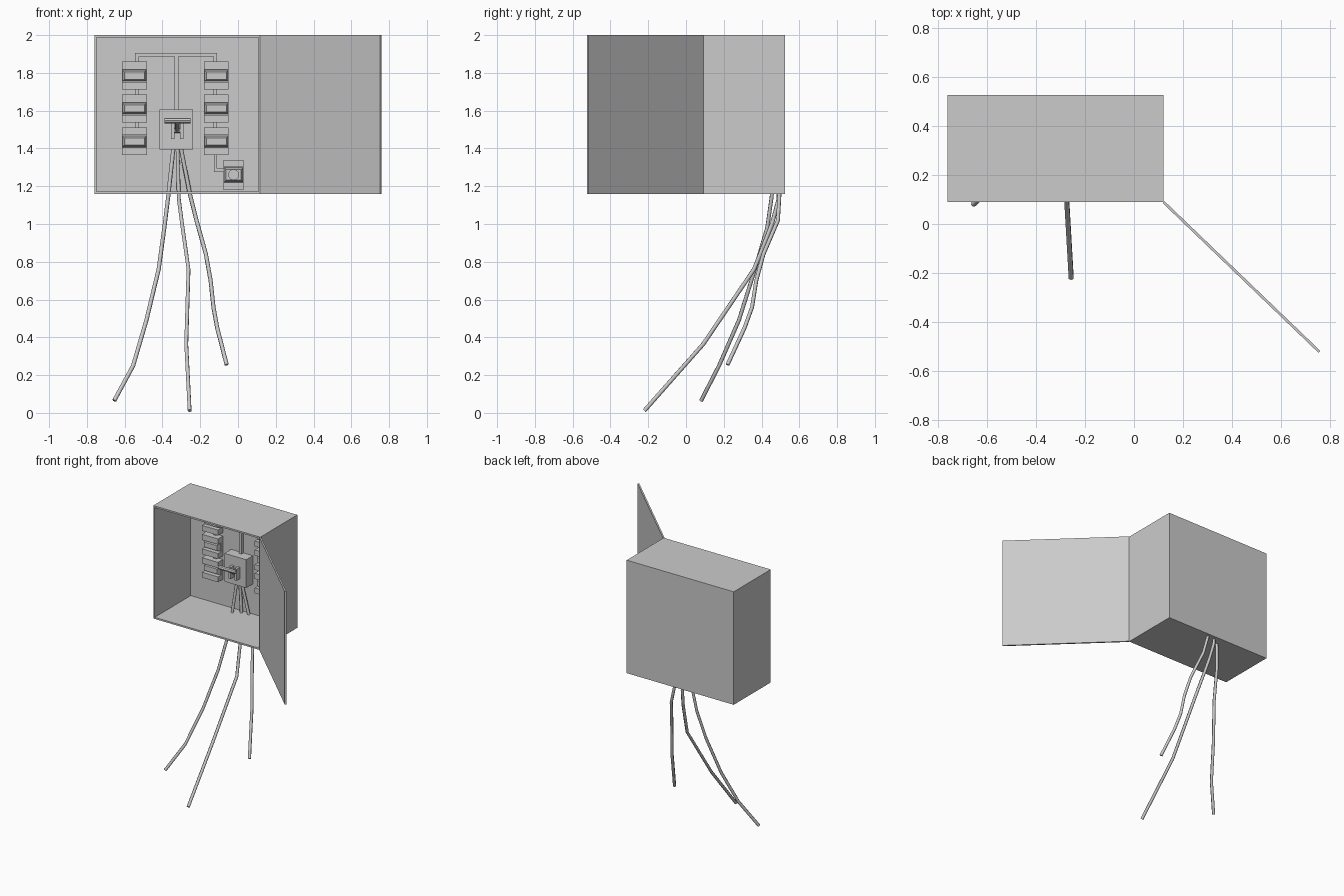
import bpy, bmesh, math
from mathutils import Vector

if "Cube" in bpy.data.objects:
    bpy.data.objects.remove(bpy.data.objects["Cube"])

BACK = 0.513  # inner face of the cabinet's back wall


def finish(bm, name):
    bmesh.ops.recalc_face_normals(bm, faces=bm.faces)
    me = bpy.data.meshes.new(name)
    bm.to_mesh(me)
    bm.free()
    ob = bpy.data.objects.new(name, me)
    bpy.context.collection.objects.link(ob)
    return ob


def box(name, x0, x1, y0, y1, z0, z1):
    bm = bmesh.new()
    bmesh.ops.create_cube(bm, size=1)
    for v in bm.verts:
        v.co = ((x0 + x1) / 2 + v.co.x * (x1 - x0),
                (y0 + y1) / 2 + v.co.y * (y1 - y0),
                (z0 + z1) / 2 + v.co.z * (z1 - z0))
    return finish(bm, name)


def extrude_x(name, profile, x0, x1):
    """Extrude a (y, z) profile along x."""
    bm = bmesh.new()
    f = bm.faces.new([bm.verts.new((x0, y, z)) for y, z in profile])
    new = bmesh.ops.extrude_face_region(bm, geom=[f])["geom"]
    bmesh.ops.translate(bm, vec=(x1 - x0, 0, 0),
                        verts=[g for g in new if isinstance(g, bmesh.types.BMVert)])
    return finish(bm, name)


def frustum(name, cx, cz, w, h, y_back, y_front, inset):
    """Block whose front face is smaller than its back."""
    ob = box(name, cx - w / 2, cx + w / 2, y_front, y_back, cz - h / 2, cz + h / 2)
    for v in ob.data.vertices:
        if v.co.y < (y_back + y_front) / 2:
            v.co.x -= math.copysign(inset, v.co.x - cx)
            v.co.z -= math.copysign(inset, v.co.z - cz)
    return ob


def rod(name, a, b, r, sides=8):
    a, b = Vector(a), Vector(b)
    bm = bmesh.new()
    bmesh.ops.create_cone(bm, cap_ends=True, segments=sides, radius1=r, radius2=r,
                          depth=(b - a).length)
    rot = (b - a).to_track_quat('Z', 'Y')
    for v in bm.verts:
        v.co = rot @ v.co + (a + b) / 2
    return finish(bm, name)


def cable(name, pts, r=0.011):
    cu = bpy.data.curves.new(name, 'CURVE')
    cu.dimensions = '3D'
    cu.bevel_depth, cu.bevel_resolution, cu.use_fill_caps = r, 1, True
    sp = cu.splines.new('POLY')
    sp.points.add(len(pts) - 1)
    for p, co in zip(sp.points, pts):
        p.co = (*co, 1)
    ob = bpy.data.objects.new(name, cu)
    bpy.context.collection.objects.link(ob)


def holder(name, cx, z0, z1, w, s0, s1, front):
    """Base block with a horizontal channel cut across its front."""
    deep = front + 0.035
    extrude_x(name, [(BACK, z0), (front, z0), (front, s0), (deep, s0),
                     (deep, s1), (front, s1), (front, z1), (BACK, z1)],
              cx - w / 2, cx + w / 2)
    return deep


# cabinet: open-fronted shell
cab = box("cabinet", -0.76, 0.12, 0.09, 0.525, 1.16, 2.0)
bm = bmesh.new()
bm.from_mesh(cab.data)
bmesh.ops.delete(bm, geom=[f for f in bm.faces if f.normal.y < -0.5], context='FACES_ONLY')
bm.to_mesh(cab.data)
bm.free()
sol = cab.modifiers.new("wall", 'SOLIDIFY')
sol.thickness, sol.offset, sol.use_even_offset = 0.012, -1, True

# door, swung open about the right front edge
door = box("door", 0, 0.88, 0, 0.011, 1.16, 2.0)
door.location = (0.117, 0.085, 0)
door.rotation_euler.z = math.atan2(-0.61, 0.635)

# two columns of fuses with short links between them
for side, cx, px in (("left", -0.549, -0.535), ("right", -0.115, -0.12)):
    for i in range(3):
        top = 1.86 - i * 0.174
        deep = holder(f"fuse_holder_{side}_{i}", cx, top - 0.148, top, 0.132,
                      top - 0.108, top - 0.042, 0.455)
        frustum(f"fuse_{side}_{i}", cx, top - 0.075, 0.13, 0.062, deep + 0.005, 0.462, 0.012)
        if i < 2:
            box(f"fuse_link_{side}_{i}", px - 0.01, px + 0.01, 0.492, BACK,
                top - 0.18, top - 0.14)
    box(f"conduit_drop_{side}", px - 0.01, px + 0.01, 0.492, BACK, 1.85, 1.905)

# conduits
box("conduit_top", -0.545, -0.11, 0.4925, BACK, 1.887, 1.905)
box("conduit_centre", -0.335, -0.315, 0.492, BACK, 1.60, 1.89)
box("conduit_lower_drop", -0.128, -0.11, 0.492, BACK, 1.275, 1.37)
box("conduit_lower_run", -0.12, -0.07, 0.4925, BACK, 1.275, 1.293)

# push button
deep = holder("button_base", -0.023, 1.18, 1.34, 0.106, 1.22, 1.302, 0.455)
frustum("button_block", -0.023, 1.261, 0.104, 0.08, deep + 0.005, 0.458, 0.012)
rod("button", (-0.023, 0.462, 1.261), (-0.023, 0.435, 1.261), 0.029, 12)

# main switch with T-handle lever held in a fork
box("switch_box", -0.415, -0.237, 0.435, BACK, 1.395, 1.605)
for side, x in (("left", -0.346), ("right", -0.298)):
    box(f"lever_fork_{side}", x - 0.009, x + 0.009, 0.395, 0.44, 1.45, 1.535)
rod("lever_pivot", (-0.35, 0.413, 1.495), (-0.294, 0.413, 1.495), 0.012)
rod("lever_stem", (-0.322, 0.42, 1.492), (-0.322, 0.335, 1.547), 0.012)
rod("lever_grip", (-0.39, 0.335, 1.547), (-0.252, 0.335, 1.547), 0.015)

# cables hanging out through the floor
cable("cable_left", [(-0.342, 0.475, 1.40), (-0.37, 0.453, 1.14), (-0.39, 0.43, 0.98),
                     (-0.42, 0.365, 0.76), (-0.485, 0.28, 0.49), (-0.555, 0.175, 0.25),
                     (-0.655, 0.08, 0.065)])
cable("cable_middle", [(-0.32, 0.48, 1.40), (-0.313, 0.49, 1.13), (-0.296, 0.455, 1.0),
                       (-0.262, 0.36, 0.76), (-0.274, 0.092, 0.365), (-0.256, -0.22, 0.012)])
cable("cable_right", [(-0.302, 0.475, 1.40), (-0.255, 0.495, 1.16), (-0.22, 0.487, 1.02),
                      (-0.17, 0.41, 0.84), (-0.145, 0.372, 0.70), (-0.13, 0.35, 0.56),
                      (-0.11, 0.31, 0.45), (-0.06, 0.22, 0.255)])
